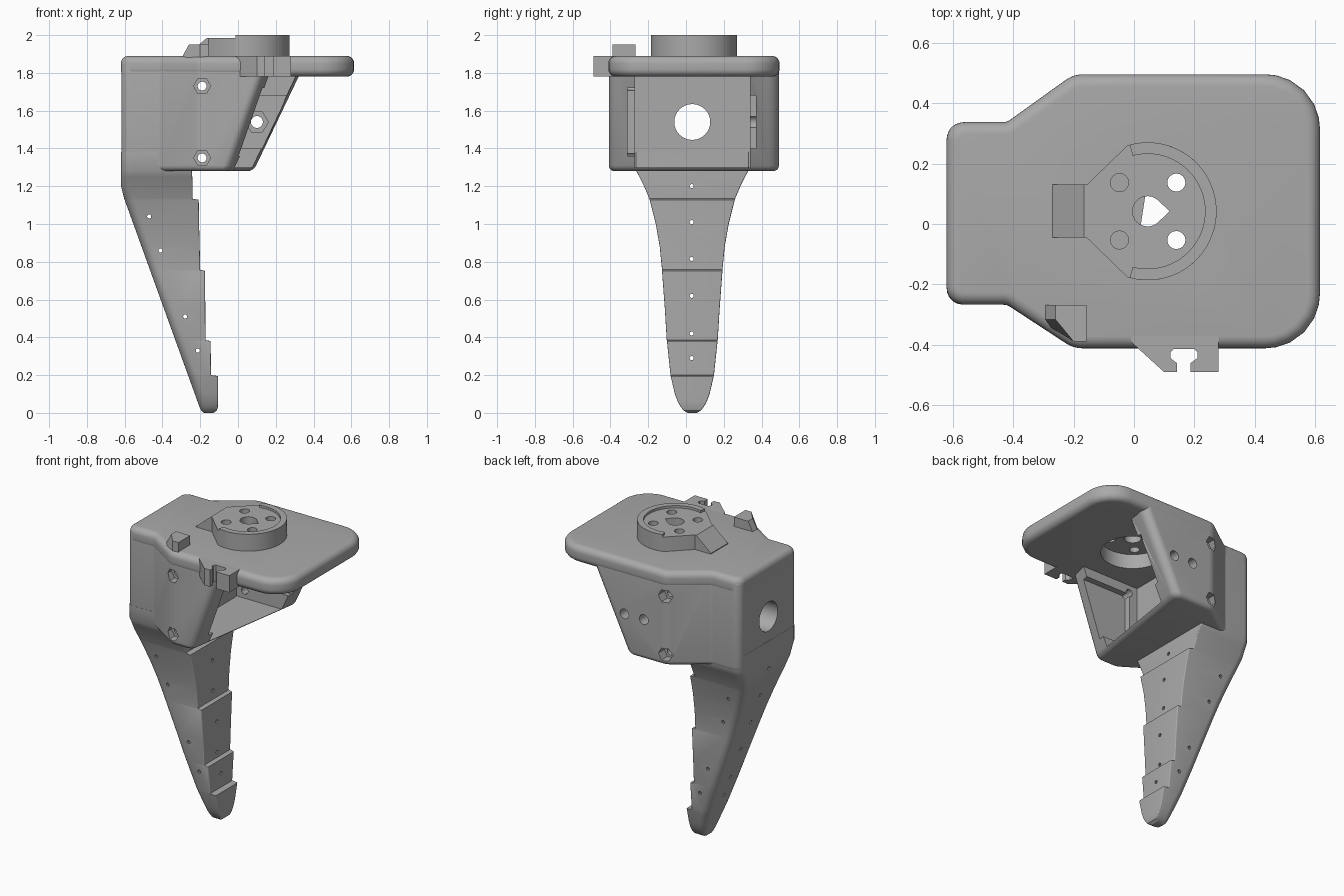
import bpy, bmesh, math
from mathutils import Vector

if "Cube" in bpy.data.objects:
    bpy.data.objects.remove(bpy.data.objects["Cube"])

grey = bpy.data.materials.new("plain grey")
grey.use_nodes = True
COLOR = (0.40, 0.40, 0.40, 1)
grey.diffuse_color = COLOR
for node in grey.node_tree.nodes:
    if node.type == 'BSDF_PRINCIPLED':
        node.inputs["Base Color"].default_value = COLOR
CY = 0.033                       # mid-plane of the body
HX, HY = 0.045, 0.042            # hub centre


def loft(name, rings):
    """Skin a list of equal-length 3D rings and cap both ends."""
    bm = bmesh.new()
    rows = [[bm.verts.new(p) for p in ring] for ring in rings]
    n = len(rows[0])
    for a, b in zip(rows, rows[1:]):
        for i in range(n):
            j = (i + 1) % n
            bm.faces.new((a[i], a[j], b[j], b[i]))
    bm.faces.new(rows[0][::-1])
    bm.faces.new(rows[-1])
    bmesh.ops.recalc_face_normals(bm, faces=bm.faces)
    me = bpy.data.meshes.new(name)
    bm.to_mesh(me)
    bm.free()
    ob = bpy.data.objects.new(name, me)
    bpy.context.collection.objects.link(ob)
    me.materials.append(grey)
    return ob


def prism(name, pts, lo, hi, axis='z'):
    place = {'z': lambda a, b, c: (a, b, c),
             'y': lambda a, b, c: (a, c, b),
             'x': lambda a, b, c: (c, a, b)}[axis]
    return loft(name, [[place(a, b, c) for a, b in pts] for c in (lo, hi)])


def arc(cx, cy, r, a0, a1, n):
    return [(cx + r * math.cos(math.radians(a0 + (a1 - a0) * i / n)),
             cy + r * math.sin(math.radians(a0 + (a1 - a0) * i / n))) for i in range(n + 1)]


def circle(cx, cy, r, n=24):
    return arc(cx, cy, r, 0, 360, n)[:-1]


def rect(x0, x1, y0, y1):
    return [(x0, y0), (x1, y0), (x1, y1), (x0, y1)]


def rounded(corners, seg=6):
    """Round each (x, y, radius) corner of a polygon."""
    out = []
    for i, (x, y, r) in enumerate(corners):
        p = Vector((x, y))
        u = (Vector(corners[i - 1][:2]) - p).normalized()
        v = (Vector(corners[(i + 1) % len(corners)][:2]) - p).normalized()
        half = u.angle(v) / 2
        centre = p + (u + v).normalized() * (r / math.sin(half))
        t = r / math.tan(half)
        s, e = p + u * t - centre, p + v * t - centre
        for k in range(seg + 1):
            d = s.lerp(e, k / seg).normalized() * r
            out.append(tuple(centre + d))
    return out


def apply_mods(ob):
    bpy.ops.object.select_all(action='DESELECT')
    ob.select_set(True)
    bpy.context.view_layer.objects.active = ob
    for m in list(ob.modifiers):
        bpy.ops.object.modifier_apply(modifier=m.name)


def bevel(ob, width, seg=5):
    m = ob.modifiers.new("bevel", 'BEVEL')
    m.width, m.segments, m.limit_method = width, seg, 'ANGLE'
    m.angle_limit = math.radians(50)
    apply_mods(ob)


def cut(ob, pts, lo, hi, axis='z'):
    cutter = prism("cutter", pts, lo, hi, axis)
    cutter.hide_render = True
    m = ob.modifiers.new("cut", 'BOOLEAN')
    m.operation, m.solver, m.object = 'DIFFERENCE', 'EXACT', cutter
    apply_mods(ob)
    bpy.data.objects.remove(cutter)


# Body block: narrow at the back, wide cheeks with slanted free edges
def body_ring(z, front_x, back_x):
    pts = rounded([(-0.618, -0.265, .05), (-0.42, -0.265, .03), (-0.2, -0.408, .1),
                   (front_x, -0.408, .05), (back_x, 0.492, .05), (-0.2, 0.492, .1),
                   (-0.42, 0.335, .03), (-0.618, 0.335, .05)])
    return [(x, y, z) for x, y in pts]


body = loft("body_shell", [body_ring(1.28, -0.045, 0.09), body_ring(1.875, 0.16, 0.38)])
bevel(body, 0.045)
cut(body, rect(-0.25, 0.6, -0.27, 0.34), 1.30, 1.95)                # bay between cheeks
cut(body, rect(-0.19, 0.6, 1.36, 1.72), -0.31, -0.26, 'y')          # front cheek recess
cut(body, rect(-0.05, 0.6, 1.40, 1.68), 0.33, 0.37, 'y')            # back cheek recess
cut(body, circle(CY, 1.54, 0.095, 32), -0.8, -0.1, 'x')             # rear bore
for z in (1.73, 1.35):                                              # cheek bolt holes
    cut(body, circle(-0.19, z, 0.024, 12), -0.6, 0.7, 'y')
    cut(body, circle(-0.19, z, 0.045, 6), -0.6, -0.35, 'y')
    cut(body, circle(-0.19, z, 0.045, 6), 0.43, 0.7, 'y')
for x in (0.10, -0.04):
    cut(body, circle(x, 1.54, 0.032, 16), 0.3, 0.7, 'y')
cut(body, circle(0.10, 1.54, 0.06, 6), 0.3, 0.41, 'y')

# Top plate with a bullnose rim and a round opening under the hub
plate = prism("top_plate", rounded([
    (-0.62, -0.267, .06), (-0.42, -0.267, .04), (-0.2, -0.411, .1), (0.615, -0.411, .18),
    (0.615, 0.495, .18), (-0.2, 0.495, .1), (-0.42, 0.337, .04), (-0.62, 0.337, .06)]),
    1.78, 1.89)
bevel(plate, 0.052, 6)
cut(plate, circle(HX, HY, 0.19, 40), 1.7, 1.95)

# Hub: round disc running into a wedge, with bolt holes and a teardrop bore
hub = prism("hub", arc(HX, HY, 0.228, -107, 107, 40) + [(-0.16, 0.126), (-0.16, -0.042)],
            1.875, 1.985)
for x in (HX - 0.093, HX + 0.095):
    for y in (HY - 0.095, HY + 0.095):
        cut(hub, circle(x, y, 0.03, 16), 1.7, 2.1)
cut(hub, arc(HX, HY, 0.05, 45, 315, 24) + [(HX + 0.073, HY)], 1.7, 2.1)
ring = prism("hub_ring", arc(HX, HY, 0.228, -105, 105, 40) + arc(HX, HY, 0.19, 105, -105, 40),
             1.97, 2.0)
ramp = prism("hub_ramp", [(-0.15, 1.86), (-0.15, 1.985), (-0.165, 1.985),
                          (-0.27, 1.895), (-0.27, 1.86)], -0.045, 0.13, 'y')

# Small nub on the front shoulder, with a sloped end
nub = prism("shoulder_nub", [(-0.32, -0.268), (-0.32, -0.315), (-0.2, -0.388),
                             (-0.157, -0.388), (-0.157, -0.268)], 1.84, 1.95)
for v in nub.data.vertices:
    if v.co.z > 1.9 and v.co.x < -0.3:
        v.co.x = -0.26

# Keyhole clip on the front rim
clip = prism("cable_clip", [
    (-0.01, -0.39), (0.10, -0.49), (0.142, -0.49), (0.142, -0.46), (0.12, -0.443),
    (0.12, -0.425), (0.13, -0.414), (0.2, -0.414), (0.21, -0.425), (0.21, -0.443),
    (0.187, -0.46), (0.187, -0.49), (0.28, -0.49), (0.28, -0.36), (-0.01, -0.36)], 1.78, 1.89)

# Tapering leg with stepped plates on its inner side: (z, inner x, half width)
SECTIONS = [
    (0.0, -0.13, 0.025), (0.012, -0.112, 0.045), (0.03, -0.107, 0.06), (0.06, -0.106, 0.077),
    (0.1, -0.106, 0.092), (0.195, -0.105, 0.114), (0.2, -0.143, 0.115), (0.38, -0.145, 0.134),
    (0.386, -0.172, 0.135), (0.55, -0.173, 0.145), (0.752, -0.175, 0.160),
    (0.758, -0.2, 0.160), (0.88, -0.203, 0.172), (1.0, -0.206, 0.193), (1.128, -0.208, 0.225),
    (1.134, -0.24, 0.227), (1.2, -0.24, 0.255), (1.25, -0.242, 0.280), (1.285, -0.245, 0.299),
    (1.38, -0.247, 0.299)]


def leg_ring(z, inner, half):
    if z > 1.18:
        outer = -0.619
    elif z > 0.04:
        outer = -0.207 - (z - 0.04) * (0.412 / 1.14)
    else:
        outer = -0.18 - 0.027 * math.sqrt(z / 0.04)
    r = min(0.05, half * 0.6, (inner - outer) * 0.4)
    pts = rounded([(outer, CY - half, r), (inner, CY - half, 0.006),
                   (inner, CY + half, 0.006), (outer, CY + half, r)], 5)
    return [(x, y, z) for x, y in pts]


leg = loft("leg", [leg_ring(*s) for s in SECTIONS])
for z in (1.2, 1.01, 0.815, 0.62, 0.42, 0.29):                      # pin holes through the front
    cut(leg, circle(CY - 0.003, z, 0.011, 10), -0.8, 0.1, 'x')
for x, z in ((-0.47, 1.04), (-0.41, 0.86), (-0.28, 0.51), (-0.213, 0.33)):   # side pin holes
    cut(leg, circle(x, z, 0.011, 10), -0.5, 0.5, 'y')

# Smooth the rounded parts, keep creases sharp
bpy.ops.object.select_all(action='DESELECT')
for ob in (body, plate, hub, ring, leg):
    ob.select_set(True)
    bpy.context.view_layer.objects.active = ob
bpy.ops.object.shade_smooth_by_angle(angle=math.radians(30))
